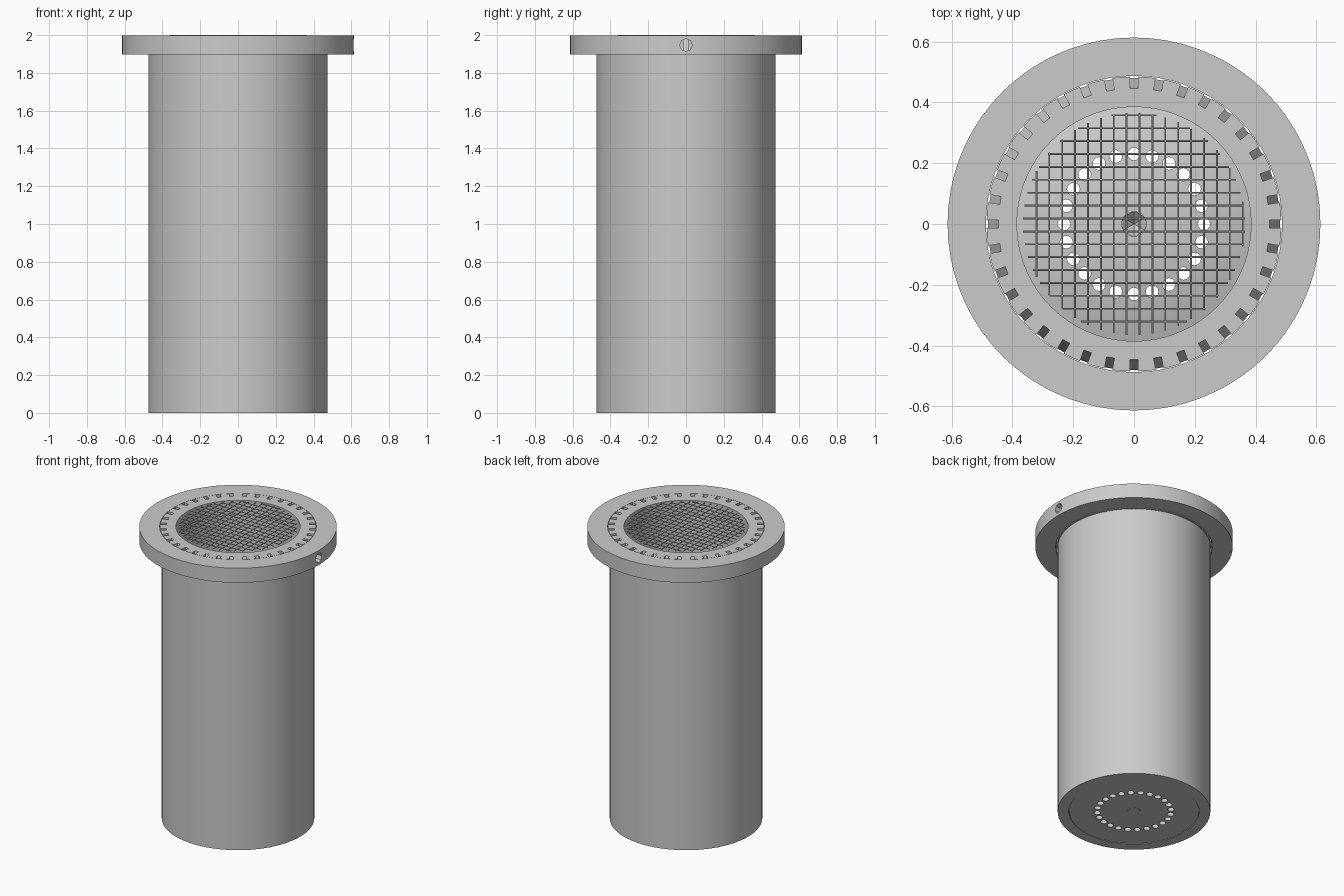
import bpy, bmesh, math
from mathutils import Matrix, Vector

cube = bpy.data.objects.get("Cube")
if cube:
    bpy.data.objects.remove(cube)

metal = bpy.data.materials.new("plain_grey")
metal.use_nodes = True
GREY = (0.6, 0.6, 0.6, 1)
metal.diffuse_color = GREY
metal.node_tree.nodes["Principled BSDF"].inputs["Base Color"].default_value = GREY

TOP = 1.997      # rim height; the mesh wires finish just above it
FLANGE_Z = 1.897
SEGMENTS = 72


def make(name, bm):
    bmesh.ops.recalc_face_normals(bm, faces=bm.faces)
    mesh = bpy.data.meshes.new(name)
    bm.to_mesh(mesh)
    bm.free()
    mesh.materials.append(metal)
    obj = bpy.data.objects.new(name, mesh)
    bpy.context.scene.collection.objects.link(obj)
    return obj


def lathe(name, profile):
    """Revolve a closed (radius, height) outline around z."""
    bm = bmesh.new()
    verts = [bm.verts.new((r, 0, z)) for r, z in profile]
    edges = [bm.edges.new((a, b)) for a, b in zip(verts, verts[1:] + verts[:1])]
    bmesh.ops.spin(bm, geom=verts + edges, cent=(0, 0, 0), axis=(0, 0, 1),
                   angle=math.tau, steps=SEGMENTS, use_merge=False)
    bmesh.ops.remove_doubles(bm, verts=bm.verts, dist=1e-4)
    return make(name, bm)


def rod(bm, start, end, radius, sides):
    start, end = Vector(start), Vector(end)
    axis = end - start
    turn = axis.to_track_quat('Z', 'Y').to_matrix().to_4x4()
    bmesh.ops.create_cone(bm, cap_ends=True, segments=sides, radius1=radius,
                          radius2=radius, depth=axis.length,
                          matrix=Matrix.Translation((start + end) / 2) @ turn)


def smooth(obj):
    bpy.ops.object.select_all(action='DESELECT')
    obj.select_set(True)
    bpy.context.view_layer.objects.active = obj
    bpy.ops.object.shade_smooth_by_angle(angle=math.radians(30))


def cut(obj, cutter):
    cutter.hide_render = True
    mod = obj.modifiers.new("cut", 'BOOLEAN')
    mod.operation = 'DIFFERENCE'
    mod.solver = 'EXACT'
    mod.object = cutter
    bpy.context.view_layer.objects.active = obj
    bpy.ops.object.modifier_apply(modifier=mod.name)
    bpy.data.objects.remove(cutter)


# Tube with a slightly wider collar at its top
tube = lathe("tube_and_collar", [
    (0.404, 0), (0.474, 0), (0.474, FLANGE_Z), (0.485, FLANGE_Z),
    (0.485, TOP), (0.385, TOP), (0.385, FLANGE_Z), (0.404, FLANGE_Z)])

# Ring of sloping overflow slots in the collar
bm = bmesh.new()
for i in range(36):
    turn = Matrix.Rotation(math.tau * i / 36, 4, 'Z')
    sides = []
    for y in (-0.013, 0.013):
        outline = [(0.442, TOP + 0.01), (0.5, TOP + 0.01),
                   (0.5, FLANGE_Z - 0.01), (0.484, FLANGE_Z - 0.01)]
        sides.append([bm.verts.new(turn @ Vector((r, y, z))) for r, z in outline])
    a, b = sides
    bm.faces.new(a)
    bm.faces.new(b)
    for k in range(4):
        n = (k + 1) % 4
        bm.faces.new((a[k], a[n], b[n], b[k]))
cut(tube, make("slot_cutter", bm))
smooth(tube)

# Loose flange ring with a small screw hole on its left side
flange = lathe("flange_ring", [
    (0.487, FLANGE_Z), (0.613, FLANGE_Z), (0.613, TOP), (0.487, TOP)])
bm = bmesh.new()
rod(bm, (0.45, 0, 1.947), (0.7, 0, 1.947), 0.033, 8)
cut(flange, make("screw_hole_cutter", bm))
smooth(flange)

# Gently domed floor plate with a ring of drain holes
dome = [(0.402 - 0.362 * t, 0.015 + 0.06 * (1 - (1 - t) ** 2))
        for t in [i / 8 for i in range(9)]]
plate = lathe("floor_plate", [(0.04, 0.002), (0.402, 0.002)] + dome)
bm = bmesh.new()
for i in range(24):
    a = math.tau * i / 24
    x, y = 0.23 * math.cos(a), 0.23 * math.sin(a)
    rod(bm, (x, y, -0.1), (x, y, 0.2), 0.021, 16)
cut(plate, make("drain_cutter", bm))
smooth(plate)

# Six-sided plug closing the middle of the plate, dished on top
bm = bmesh.new()
rod(bm, (0, 0, 0.001), (0, 0, 0.06), 0.044, 6)
upper = max(bm.faces, key=lambda f: f.calc_center_median().z)
tip = bmesh.ops.poke(bm, faces=[upper])["verts"][0]
tip.co.z -= 0.035
make("centre_plug", bm)

# Square wire screen trimmed to a circle
bm = bmesh.new()
pitch, reach = 0.0424, 0.365
for i in range(17):
    p = -0.321 + pitch * i
    half = math.sqrt(reach ** 2 - p ** 2)
    rod(bm, (p, -half, 1.997), (p, half, 1.997), 0.003, 8)
    rod(bm, (-half, p, 1.997), (half, p, 1.997), 0.003, 8)
smooth(make("wire_screen", bm))
